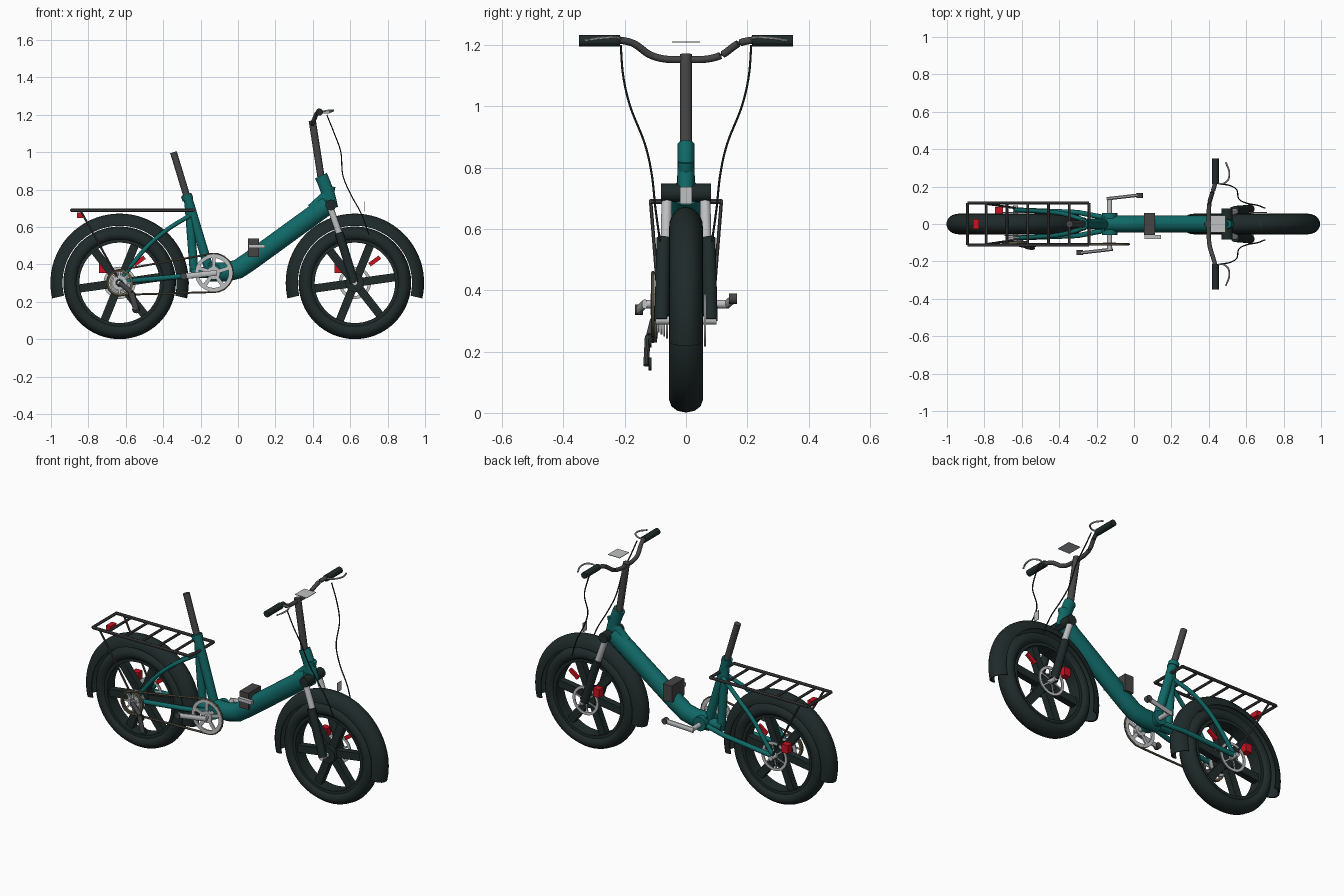
import bpy, bmesh, math
from mathutils import Vector

if "Cube" in bpy.data.objects:
    bpy.data.objects.remove(bpy.data.objects["Cube"])


def material(name, rgb):
    m = bpy.data.materials.new(name)
    m.use_nodes = True
    m.diffuse_color = (*rgb, 1)
    m.node_tree.nodes["Principled BSDF"].inputs["Base Color"].default_value = (*rgb, 1)
    return m


TEAL = material("teal paint", (0.005, 0.14, 0.135))
BLACK = material("black rubber", (0.014, 0.023, 0.023))
GREY = material("dark grey metal", (0.06, 0.06, 0.06))
SILVER = material("silver metal", (0.52, 0.53, 0.54))
RED = material("red", (0.6, 0.006, 0.015))
BRONZE = material("chain bronze", (0.13, 0.11, 0.07))


def finish(name, bm, mat, smooth=True):
    bmesh.ops.recalc_face_normals(bm, faces=bm.faces)
    me = bpy.data.meshes.new(name)
    bm.to_mesh(me)
    bm.free()
    ob = bpy.data.objects.new(name, me)
    bpy.context.collection.objects.link(ob)
    me.materials.append(mat)
    if smooth:
        bpy.context.view_layer.objects.active = ob
        bpy.ops.object.select_all(action="DESELECT")
        ob.select_set(True)
        bpy.ops.object.shade_smooth_by_angle(angle=math.radians(40))
    return ob


def tube(name, points, r, mat, sides=12, curved=False, squash=1.0, closed=False):
    """Sweep a round or oval section along a path."""
    pts = [Vector(p) for p in points]
    if curved:  # Catmull-Rom smoothing
        ext = [pts[0] * 2 - pts[1]] + pts + [pts[-1] * 2 - pts[-2]]
        fine = []
        for a, b, c, d in zip(ext, ext[1:], ext[2:], ext[3:]):
            for k in range(6):
                t = k / 6
                fine.append((2 * b + (c - a) * t + (2 * a - 5 * b + 4 * c - d) * t * t
                             + (3 * b - a - 3 * c + d) * t ** 3) / 2)
        pts = fine + [pts[-1]]
    n = len(pts)
    bm = bmesh.new()
    rings = []
    for i, p in enumerate(pts):
        before = pts[i - 1] if i or closed else p
        after = pts[(i + 1) % n] if i < n - 1 or closed else p
        t = (after - before).normalized()
        ref = Vector((0, 1, 0)) if abs(t.y) < 0.9 else Vector((0, 0, 1))
        u = t.cross(ref).normalized()
        v = t.cross(u)
        angles = [2 * math.pi * (k + 0.5) / sides for k in range(sides)]
        rings.append([bm.verts.new(p + u * r * math.cos(a) + v * r * squash * math.sin(a)) for a in angles])
    for i in range(n if closed else n - 1):
        a, b = rings[i], rings[(i + 1) % n]
        for k in range(sides):
            j = (k + 1) % sides
            bm.faces.new((a[k], a[j], b[j], b[k]))
    if not closed:
        bm.faces.new(rings[0])
        bm.faces.new(rings[-1])
    return finish(name, bm, mat)


def lathe(name, centre, profile, mat, start=0, end=360, steps=64):
    """Turn a closed (radius, y) profile about the y axis."""
    bm = bmesh.new()
    cx, cy, cz = centre
    full = end - start >= 360
    rings = []
    for i in range(steps if full else steps + 1):
        a = math.radians(start + (end - start) * i / steps)
        rings.append([bm.verts.new((cx + r * math.cos(a), cy + y, cz + r * math.sin(a))) for r, y in profile])
    for i in range(steps):
        a, b = rings[i], rings[(i + 1) % len(rings)]
        for k in range(len(profile)):
            j = (k + 1) % len(profile)
            bm.faces.new((a[k], a[j], b[j], b[k]))
    if not full:
        bm.faces.new(rings[0])
        bm.faces.new(rings[-1])
    return finish(name, bm, mat)


def washer(name, centre, r0, r1, half, mat, steps=48):
    return lathe(name, centre, [(r0, -half), (r1, -half), (r1, half), (r0, half)], mat, steps=steps)


def box(name, centre, size, mat, tilt=0):
    """Box turned about the y axis by tilt degrees."""
    bm = bmesh.new()
    bmesh.ops.create_cube(bm, size=1)
    for v in bm.verts:
        v.co = Vector([a * b for a, b in zip(v.co, size)])
    ob = finish(name, bm, mat, False)
    ob.location = centre
    ob.rotation_euler.y = math.radians(-tilt)
    return ob


def spokes(name, centre, count, r0, r1, width, depth, mat, first=0):
    cx, cy, cz = centre
    for i in range(count):
        deg = first + 360 * i / count
        a, m = math.radians(deg), (r0 + r1) / 2
        box(f"{name}_{i + 1}", (cx + m * math.cos(a), cy, cz + m * math.sin(a)),
            (r1 - r0, depth, width), mat, deg)


AXLE = 0.302
REAR, FRONT = -0.633, 0.625
arc = [math.radians(d) for d in range(0, 181, 15)]

# Wheels, mudguards and disc brakes
for end, x in (("rear", REAR), ("front", FRONT)):
    c = (x, 0, AXLE)
    lathe(end + "_tyre", c, [(0.26 + 0.041 * math.cos(2 * a), 0.055 * math.sin(2 * a)) for a in arc[:-1]], BLACK)
    washer(end + "_rim", c, 0.215, 0.238, 0.038, BLACK, 64)
    spokes(end + "_spoke", c, 6, 0.025, 0.225, 0.044, 0.04, BLACK, 8)
    washer(end + "_hub", c, 0.01, 0.05, 0.045, BLACK)
    tube(end + "_axle", [(x, -0.1, AXLE), (x, 0.1, AXLE)], 0.014, SILVER)
    outer = [(0.305 + 0.065 * math.sin(a), 0.055 * math.cos(a)) for a in arc]
    inner = [(0.305 + 0.057 * math.sin(a), 0.049 * math.cos(a)) for a in reversed(arc)]
    lathe(end + "_mudguard", c, outer + inner, BLACK, -13, 193, 48)
    disc = (x, 0.062, AXLE)
    washer(end + "_brake_disc", disc, 0.07, 0.086, 0.003, SILVER)
    spokes(end + "_disc_arm", disc, 6, 0.02, 0.072, 0.009, 0.005, SILVER, 20)
    box(end + "_brake_caliper", (x - 0.088, 0.07, AXLE + 0.078), (0.042, 0.04, 0.05), RED)
    box(end + "_wheel_reflector", (x + 0.106, 0.02, AXLE + 0.117), (0.068, 0.015, 0.022), RED, 36)

# Main frame
tube("main_tube", [(-0.16, 0, 0.36), (-0.06, 0, 0.36), (0.0, 0, 0.375), (0.06, 0, 0.415), (0.48, 0, 0.72)],
     0.053, TEAL, 16, squash=0.88)
tube("head_tube", [(0.502, 0, 0.70), (0.485, 0, 0.77), (0.455, 0, 0.85), (0.443, 0, 0.875)], 0.035, TEAL, 16, squash=0.8)
tube("head_gusset", [(0.40, 0, 0.69), (0.475, 0, 0.76), (0.485, 0, 0.82)], 0.038, TEAL, squash=0.7)
tube("seat_tube", [(-0.275, 0, 0.775), (-0.15, 0, 0.36)], 0.026, TEAL)
tube("rear_strut", [(-0.265, 0, 0.75), (-0.235, 0, 0.36)], 0.024, TEAL)
tube("strut_foot", [(-0.25, 0, 0.355), (-0.1, 0, 0.36)], 0.03, TEAL)
tube("bottom_bracket", [(-0.13, -0.06, 0.36), (-0.13, 0.06, 0.36)], 0.042, TEAL, 20)
tube("seat_post", [(-0.26, 0, 0.72), (-0.345, 0, 1.0)], 0.019, GREY)
tube("seat_clamp", [(-0.268, 0, 0.745), (-0.276, 0, 0.772)], 0.031, TEAL)

# Folding hinge on the main tube
box("hinge_block", (0.082, 0, 0.49), (0.058, 0.12, 0.10), GREY)
box("hinge_lever", (0.10, -0.07, 0.497), (0.09, 0.02, 0.02), SILVER)

# Fork crown, stem and bar
tube("fork_crown", [(0.497, -0.082, 0.718), (0.497, 0.082, 0.718)], 0.03, BLACK, 10)
tube("stem", [(0.445, 0, 0.86), (0.397, 0, 1.17)], 0.02, GREY)
half_bar = [(0.40, 0.07, 1.155), (0.405, 0.12, 1.17), (0.42, 0.17, 1.205), (0.434, 0.22, 1.217), (0.435, 0.26, 1.217)]
tube("handlebar", [(x, -y, z) for x, y, z in reversed(half_bar)] + [(0.398, 0, 1.153)] + half_bar,
     0.012, GREY, curved=True)

# Bare display and lamp plates
box("display_plate", (0.45, 0, 1.21), (0.08, 0.09, 0.003), SILVER)
box("lamp_plate", (0.675, 0, 0.71), (0.003, 0.038, 0.055), SILVER)

# Mirrored parts
for side, s in (("left", 1), ("right", -1)):
    def path(*pts):
        return [(x, y * s, z) for x, y, z in pts]
    tube(side + "_fork_upper", path((0.493, 0.062, 0.705), (0.55, 0.066, 0.54)), 0.018, SILVER)
    tube(side + "_fork_lower", path((0.54, 0.073, 0.57), (0.622, 0.08, AXLE)), 0.024, BLACK)
    tube(side + "_chainstay", path((-0.16, 0.035, 0.35), (-0.3, 0.062, 0.337), (REAR, 0.075, 0.307)), 0.014, TEAL)
    tube(side + "_seatstay", path((-0.26, 0.02, 0.66), (-0.38, 0.055, 0.585), (-0.5, 0.068, 0.48), (REAR, 0.075, 0.31)),
         0.012, TEAL, curved=True)
    tube(side + "_grip", path((0.435, 0.215, 1.215), (0.435, 0.35, 1.215)), 0.019, BLACK, 16)
    tube(side + "_brake_lever", path((0.44, 0.22, 1.215), (0.475, 0.215, 1.222), (0.505, 0.24, 1.225), (0.508, 0.285, 1.222),
                                     (0.49, 0.33, 1.215)), 0.005, SILVER, 8, True)
    tube(side + "_brake_cable", path((0.475, 0.213, 1.2), (0.515, 0.205, 1.1), (0.55, 0.182, 1.0), (0.56, 0.135, 0.88),
                                     (0.60, 0.112, 0.78), (0.66, 0.1, 0.67), (0.70, 0.085, 0.56)),
         0.0035, BLACK, 6, True)
    tube(side + "_rack_leg", path((-0.84, 0.115, 0.685), (REAR, 0.085, 0.31)), 0.006, GREY, 8)

# Luggage rack
RACK = 0.69
corners = [(-0.89, -0.113, RACK), (-0.24, -0.113, RACK), (-0.24, 0.113, RACK), (-0.89, 0.113, RACK)]
for i in range(4):
    tube(f"rack_frame_{i + 1}", [corners[i], corners[(i + 1) % 4]], 0.009, GREY, 8)
for i in range(5):
    x = -0.79 + 0.111 * i
    tube(f"rack_bar_{i + 1}", [(x, -0.113, RACK), (x, 0.113, RACK)], 0.008, GREY, 8)
box("rear_light", (-0.845, 0, 0.664), (0.03, 0.055, 0.03), RED)

# Chainring, cranks, sprocket and chain
CX, CZ, CY = -0.13, 0.355, -0.108
washer("chainring", (CX, CY, CZ), 0.08, 0.1, 0.005, SILVER)
washer("chainring_centre", (CX, CY, CZ), 0.012, 0.035, 0.008, SILVER)
spokes("chainring_arm", (CX, CY, CZ), 5, 0.03, 0.085, 0.02, 0.008, SILVER, 18)
tube("crank_axle", [(CX, -0.14, CZ), (CX, 0.14, CZ)], 0.014, SILVER)
for side, s in (("left", 1), ("right", -1)):
    ends = (CX + 0.16 * s, 0.155 * s, CZ + 0.018 * s)
    tube(side + "_crank", [(CX - 0.015 * s, 0.135 * s, CZ), ends], 0.016, SILVER, 8, squash=0.6)
    tube(side + "_pedal_socket", [(ends[0], 0.14 * s, ends[2]), (ends[0], 0.166 * s, ends[2])], 0.018, GREY)
washer("sprocket_rim", (REAR, -0.1, AXLE), 0.058, 0.072, 0.006, BRONZE)
spokes("sprocket_arm", (REAR, -0.095, AXLE), 8, 0.02, 0.06, 0.01, 0.006, SILVER)
for i in range(4):
    washer(f"cassette_{i + 1}", (REAR, -0.062 - 0.009 * i, AXLE), 0.02, 0.06 - 0.007 * i, 0.003, SILVER)


def around(cx, cz, r, a0, a1, n=10):
    angles = [math.radians(a0 + (a1 - a0) * i / n) for i in range(n + 1)]
    return [(cx + r * math.cos(a), CY, cz + r * math.sin(a)) for a in angles]


tube("chain", around(CX, CZ, 0.103, 95, -95) + around(REAR, AXLE, 0.068, 290, 95),
     0.006, BRONZE, 6, closed=True)

# Derailleur
tube("derailleur_hanger", [(REAR, -0.105, AXLE), (-0.57, -0.118, 0.25)], 0.013, GREY)
tube("derailleur_cage", [(-0.57, -0.125, 0.25), (-0.545, -0.13, 0.155)], 0.016, GREY, squash=0.6)
for i, (x, z) in enumerate([(-0.565, 0.235), (-0.545, 0.16)]):
    washer(f"derailleur_pulley_{i + 1}", (x, -0.118, z), 0.006, 0.021, 0.005, BLACK, 16)
